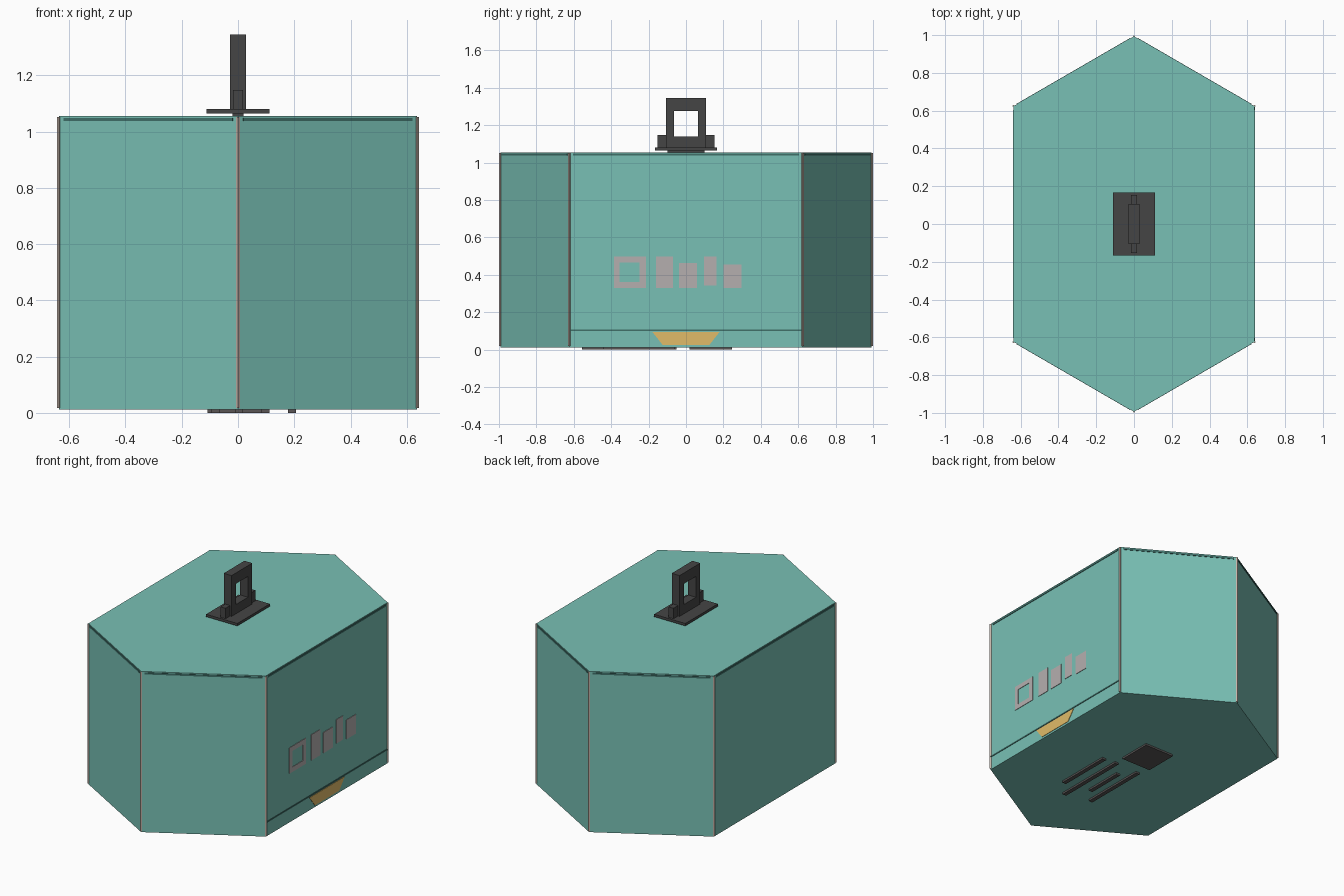
import bpy

if "Cube" in bpy.data.objects:
    bpy.data.objects.remove(bpy.data.objects["Cube"])

HX, HY, TIP = 0.637, 0.624, 0.993      # side x, shoulder y, end point y
Z0, Z1 = 0.012, 1.055
HEX = [(HX, -HY), (HX, HY), (0, TIP), (-HX, HY), (-HX, -HY), (0, -TIP)]


def material(name, rgb):
    m = bpy.data.materials.new(name)
    m.diffuse_color = (*rgb, 1)
    m.use_nodes = True
    m.node_tree.nodes["Principled BSDF"].inputs["Base Color"].default_value = m.diffuse_color
    return m


TEAL = material("teal", (0.19, 0.53, 0.46))
SEAM = material("dark_teal", (0.05, 0.16, 0.14))
PIPING = material("warm_grey", (0.55, 0.46, 0.40))
PALE = material("pale_grey", (0.46, 0.43, 0.43))
GOLD = material("gold", (0.75, 0.50, 0.14))
BLACK = material("charcoal", (0.06, 0.06, 0.06))
LABEL = material("label_grey", (0.10, 0.09, 0.09))


def make(name, verts, faces, mat):
    me = bpy.data.meshes.new(name)
    me.from_pydata(verts, [], faces)
    me.update()
    me.materials.append(mat)
    ob = bpy.data.objects.new(name, me)
    bpy.context.collection.objects.link(ob)
    return ob


def prism(name, outline, lo, hi, mat, axis="z"):
    """Extrude a counter-clockwise 2D outline along z (xy) or x (yz)."""
    n = len(outline)
    put = (lambda a, b, h: (a, b, h)) if axis == "z" else (lambda a, b, h: (h, a, b))
    verts = [put(a, b, h) for h in (lo, hi) for a, b in outline]
    faces = [list(range(n))[::-1], list(range(n, 2 * n))]
    faces += [(i, (i + 1) % n, n + (i + 1) % n, n + i) for i in range(n)]
    return make(name, verts, faces, mat)


def rect(a0, a1, b0, b1):
    return [(a0, b0), (a1, b0), (a1, b1), (a0, b1)]


def frame(name, outer, inner, lo, hi, mat):
    """Rectangular ring in the yz plane, extruded along x."""
    loops = [rect(*outer), rect(*inner)]
    verts = [(x, y, z) for x in (lo, hi) for lp in loops for y, z in lp]
    faces = []
    for i in range(4):
        j = (i + 1) % 4
        faces += [(8 + i, 8 + j, 12 + j, 12 + i), (i, 4 + i, 4 + j, j),
                  (i, j, 8 + j, 8 + i), (4 + i, 12 + i, 12 + j, 4 + j)]
    return make(name, verts, faces, mat)


# hexagonal case
prism("case_body", HEX, Z0, Z1, TEAL)

# corner piping and lid seam on every wall
for i, (x, y) in enumerate(HEX):
    r = 0.007
    prism(f"corner_piping_{i}", [(x + r, y), (x, y + r), (x - r, y), (x, y - r)],
          0.018, 1.052, PIPING)
    x2, y2 = HEX[(i + 1) % 6]
    dx, dy = x2 - x, y2 - y
    length = (dx * dx + dy * dy) ** 0.5
    ux, uy = dx / length, dy / length
    nx, ny = uy * 0.003, -ux * 0.003
    a = (x + ux * 0.02, y + uy * 0.02)
    b = (x2 - ux * 0.02, y2 - uy * 0.02)
    prism(f"lid_seam_{i}", [(a[0] + nx, a[1] + ny), (b[0] + nx, b[1] + ny),
                            (b[0] - nx, b[1] - ny), (a[0] - nx, a[1] - ny)],
          1.037, 1.049, SEAM)

# right wall: lower seam, gold tab and raised plates
prism("lower_seam", rect(-0.62, 0.62, 0.099, 0.108), HX - 0.003, HX + 0.003, SEAM, "x")
prism("pull_tab", [(-0.125, 0.025), (0.125, 0.025), (0.18, 0.095), (-0.18, 0.095)],
      HX - 0.003, HX + 0.003, GOLD, "x")
frame("square_frame_plate", (-0.385, -0.215, 0.33, 0.497), (-0.355, -0.248, 0.362, 0.466),
      HX - 0.003, HX + 0.003, PALE)
for i, r in enumerate([(-0.16, -0.07, 0.33, 0.497), (-0.037, 0.06, 0.33, 0.464),
                       (0.095, 0.163, 0.342, 0.497), (0.2, 0.298, 0.33, 0.455)]):
    prism(f"wall_plate_{i}", rect(*r), HX - 0.003, HX + 0.003, PALE, "x")

# top handle
prism("handle_riser", rect(-0.02, 0.02, -0.1, 0.1), 1.05, 1.066, BLACK)
prism("handle_base", rect(-0.112, 0.112, -0.167, 0.167), 1.064, 1.08, BLACK)
frame("handle_loop", (-0.106, 0.106, 1.079, 1.345), (-0.063, 0.063, 1.14, 1.275),
      -0.028, 0.028, BLACK)
for s, side in ((-1, "front"), (1, "back")):
    y0, y1 = sorted((s * 0.1, s * 0.153))
    prism(f"handle_tab_{side}", rect(y0, y1, 1.079, 1.148), -0.017, 0.017, BLACK, "x")

# underside label: patch and bars, which touch the ground
prism("underside_patch", rect(-0.108, 0.108, 0.02, 0.245), 0.0, 0.014, LABEL)
for i, (x, y0, y1) in enumerate([(0.192, -0.445, -0.06), (0.098, -0.555, -0.05),
                                 (0.003, -0.415, -0.15), (-0.08, -0.515, -0.06)]):
    prism(f"underside_bar_{i}", rect(x - 0.014, x + 0.014, y0, y1), 0.0, 0.014, LABEL)
